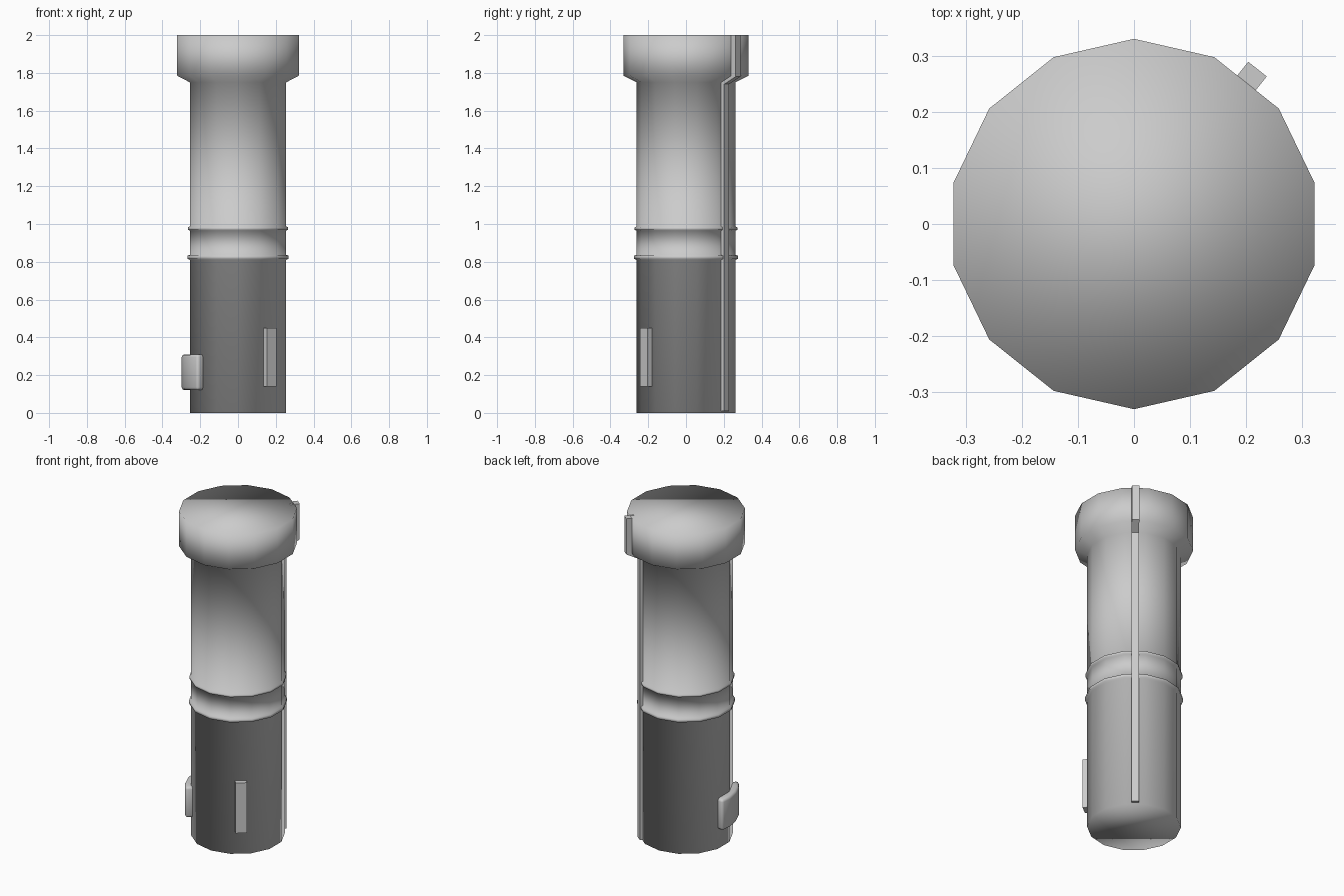
import bpy, bmesh, math
from mathutils import Vector

cube = bpy.data.objects.get("Cube")
if cube:
    bpy.data.objects.remove(cube, do_unlink=True)

SIDES = 14
STEP = 2 * math.pi / SIDES

grey = bpy.data.materials.new("matte_grey")
grey.use_nodes = True
grey.diffuse_color = (0.6, 0.6, 0.6, 1)
bsdf = next(n for n in grey.node_tree.nodes if n.type == 'BSDF_PRINCIPLED')
bsdf.inputs["Base Color"].default_value = grey.diffuse_color


def finish(name, bm, smooth=True):
    bmesh.ops.recalc_face_normals(bm, faces=bm.faces[:])
    mesh = bpy.data.meshes.new(name)
    bm.to_mesh(mesh)
    bm.free()
    mesh.materials.append(grey)
    for poly in mesh.polygons:
        poly.use_smooth = smooth
    obj = bpy.data.objects.new(name, mesh)
    bpy.context.collection.objects.link(obj)
    return obj


def lathe(name, profile):
    """Closed solid from (radius, height) points, with a corner at the back."""
    bm = bmesh.new()
    rings = []
    for r, z in profile:
        angles = [math.pi / 2 + i * STEP for i in range(SIDES)]
        rings.append([bm.verts.new((r * math.cos(a), r * math.sin(a), z)) for a in angles])
    for low, high in zip(rings, rings[1:]):
        for i in range(SIDES):
            j = (i + 1) % SIDES
            bm.faces.new((low[i], low[j], high[j], high[i]))
    bm.faces.new(rings[0][::-1])
    bm.faces.new(rings[-1])
    return finish(name, bm)


def prism(name, outline, offset, smooth=False):
    """Extrude a flat outline of points along the offset."""
    bm = bmesh.new()
    face = bm.faces.new([bm.verts.new(p) for p in outline])
    out = bmesh.ops.extrude_face_region(bm, geom=[face])
    moved = [v for v in out["geom"] if isinstance(v, bmesh.types.BMVert)]
    bmesh.ops.translate(bm, vec=offset, verts=moved)
    return finish(name, bm, smooth)


def radial_rib(name, angle, width, profile):
    """Rib standing out of one flat side, drawn as (radius, height) points."""
    out = Vector((math.cos(angle), math.sin(angle), 0))
    across = Vector((-out.y, out.x, 0)) * width
    pts = [out * r + Vector((0, 0, z)) - across / 2 for r, z in profile]
    return prism(name, pts, across)


def bevel(obj, width, segments):
    mod = obj.modifiers.new("rounding", 'BEVEL')
    mod.width = width
    mod.segments = segments
    mod.limit_method = 'ANGLE'
    mod.angle_limit = math.radians(50)


# Body: lower tube, two collars with a groove between, upper tube, wide head
lathe("canister_body", [
    (0.262, 0), (0.262, 0.81), (0.274, 0.815), (0.274, 0.832), (0.262, 0.837),
    (0.262, 0.965), (0.272, 0.969), (0.272, 0.982), (0.262, 0.987),
    (0.262, 1.75), (0.33, 1.785), (0.33, 2.0)])

# Long strip down the back that steps out over the head
radial_rib("back_strip", 2 * STEP, 0.042, [
    (0.24, 0.01), (0.275, 0.01), (0.275, 1.74), (0.353, 1.78),
    (0.353, 2.0), (0.3, 2.0), (0.3, 1.82), (0.24, 1.76)])

# Slim upright tab at the front
radial_rib("front_tab", -2 * STEP, 0.064, [
    (0.24, 0.14), (0.286, 0.14), (0.286, 0.45), (0.24, 0.45)])

# Curved block wrapped around the side
angles = [math.radians(168 + 14 * i) for i in range(5)]
outline = [(0.298 * math.cos(a), 0.298 * math.sin(a), 0.12) for a in angles]
outline += [(0.235 * math.cos(a), 0.235 * math.sin(a), 0.12) for a in reversed(angles)]
block = prism("side_block", outline, Vector((0, 0, 0.19)), smooth=True)
bevel(block, 0.015, 2)
